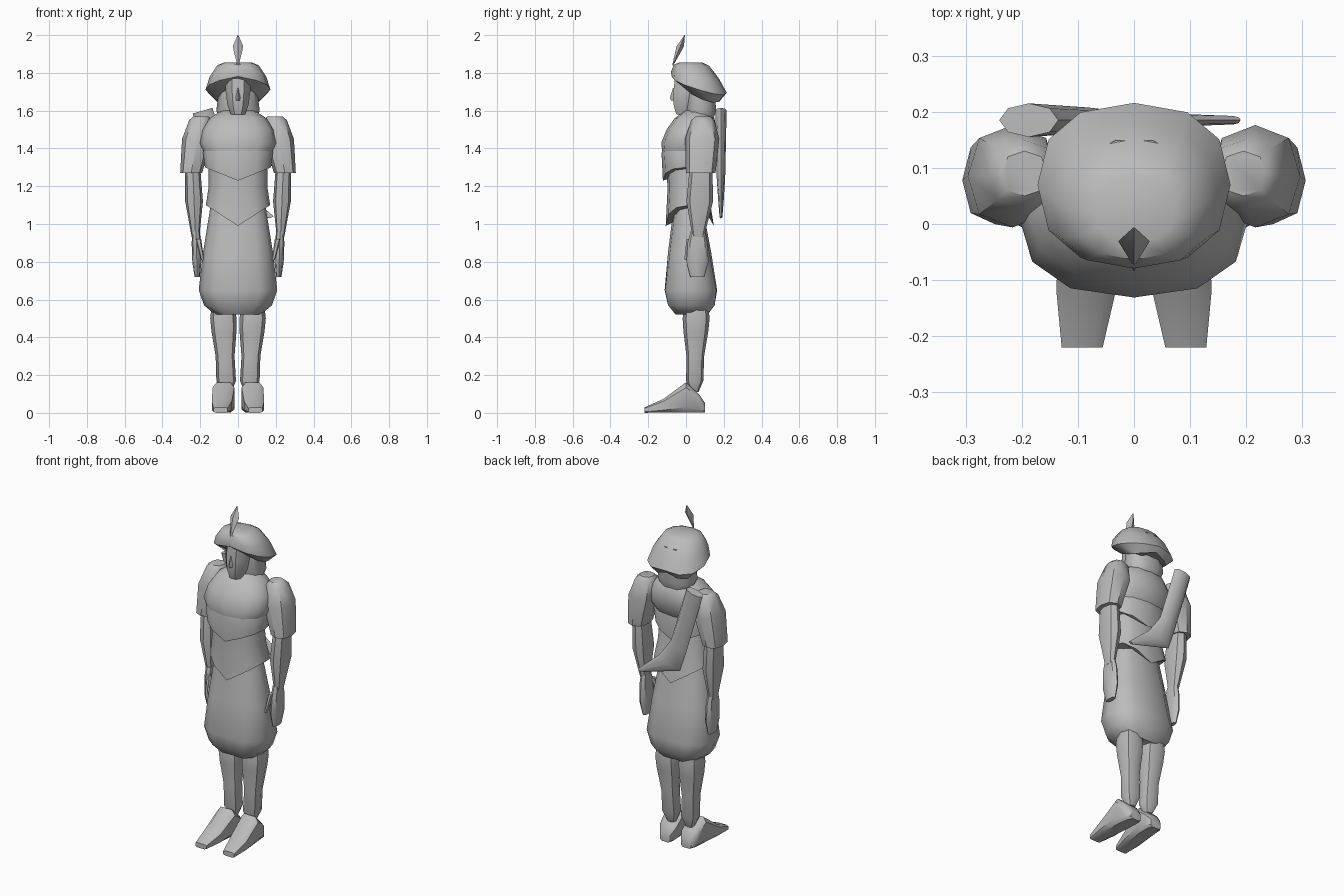
import bpy, bmesh, math
from mathutils import Vector

cube = bpy.data.objects.get("Cube")
if cube:
    bpy.data.objects.remove(cube, do_unlink=True)

grey = bpy.data.materials.new("plain grey")
grey.use_nodes = True
grey.diffuse_color = (0.5, 0.5, 0.5, 1)
grey.node_tree.nodes["Principled BSDF"].inputs["Base Color"].default_value = grey.diffuse_color


def skin(name, rings):
    """Join rings of points into one closed, smooth-shaded surface."""
    bm = bmesh.new()
    loops = [[bm.verts.new(point) for point in ring] for ring in rings]
    count = len(loops[0])
    for lower, upper in zip(loops, loops[1:]):
        for i in range(count):
            j = (i + 1) % count
            bm.faces.new((lower[i], lower[j], upper[j], upper[i]))
    bm.faces.new(loops[0])
    bm.faces.new(loops[-1])
    bmesh.ops.recalc_face_normals(bm, faces=bm.faces)
    mesh = bpy.data.meshes.new(name)
    bm.to_mesh(mesh)
    bm.free()
    mesh.materials.append(grey)
    part = bpy.data.objects.new(name, mesh)
    bpy.context.collection.objects.link(part)
    bpy.ops.object.select_all(action='DESELECT')
    part.select_set(True)
    bpy.context.view_layer.objects.active = part
    bpy.ops.object.shade_smooth_by_angle(angle=math.radians(42))


def boxy_circle(sides, power, phase=0):
    """Unit ring of (across, along) pairs; a power under one squares it off."""
    ring = []
    for i in range(sides):
        angle = math.tau * (i + phase) / sides
        pair = [round(math.cos(angle), 6), round(math.sin(angle), 6)]
        ring.append([math.copysign(abs(value) ** power, value) for value in pair])
    return ring


def loft(name, rows, start, end, depth, sides=8, power=0.85, phase=0,
         mirror=1, hem=0, tilt=0, crease=0):
    """Skin rows of (height, half width), listed from the top down.

    The centre moves from start to end, and depth is the ratio of depth to
    width at the top and bottom. Towards the bottom row, hem draws the front
    and back down to a point, tilt slopes the ring and crease parts it in two.
    """
    top, bottom = rows[0][0], rows[-1][0]
    rings = []
    for height, width in rows:
        t = (top - height) / (top - bottom)
        centre = Vector(start).lerp(Vector(end), t)
        ratio = depth[0] + (depth[1] - depth[0]) * t
        ring = []
        for across, along in boxy_circle(sides, power, phase):
            reach = width * ratio * along
            if across == 0:
                reach *= 1 - crease * t * t
            drop = hem * t * t * (1 - abs(across))
            ring.append((mirror * (centre.x + width * across),
                         centre.y + reach, height - drop + tilt * t * reach))
        rings.append(ring)
    skin(name, rings)


# Baggy trousers, parted at the bottom
loft("trousers", [(1.13, .14), (.85, .185), (.65, .208), (.57, .18), (.52, .12)],
     start=(0, .01), end=(0, .03), depth=(.5, .8), sides=12, crease=.15)

# Tunic and chest band with pointed hems, and the upper chest above them
loft("tunic", [(1.3, .155), (1.2, .155), (1.1, .17)],
     start=(0, 0), end=(0, .02), depth=(.65, .75), sides=12, hem=.11)
loft("chest_band", [(1.42, .17), (1.38, .185), (1.3, .175)],
     start=(0, 0), end=(0, 0), depth=(.7, .7), sides=12, hem=.07)
loft("upper_chest", [(1.6, .09), (1.56, .15), (1.5, .19), (1.43, .205), (1.38, .18)],
     start=(0, .055), end=(0, 0), depth=(.7, .7), sides=12)

# Neck, head, nose and the hair behind the face
loft("neck", [(1.66, .06), (1.5, .07)],
     start=(0, .05), end=(0, .05), depth=(1, 1))
loft("head", [(1.8, .07), (1.7, .07), (1.63, .06), (1.58, .04)],
     start=(0, .03), end=(0, -.01), depth=(1.3, 1.1), phase=.5)
loft("nose", [(1.72, .006), (1.67, .014), (1.655, .01)],
     start=(0, -.06), end=(0, -.065), depth=(1.5, 1.5), sides=4)
loft("hair", [(1.8, .09), (1.6, .115), (1.56, .1)],
     start=(0, .08), end=(0, .08), depth=(.8, .7), sides=10)

# Soft hat turned up at the front, and its feather
loft("hat", [(1.856, .07), (1.84, .11), (1.78, .15), (1.71, .172), (1.66, .12)],
     start=(0, .025), end=(0, .085), depth=(.85, .85), sides=12,
     hem=-.05, tilt=-.4)
loft("feather", [(2, .002), (1.94, .028), (1.84, .004)],
     start=(0, -.007), end=(0, -.07), depth=(.7, .7), sides=4)

# Arms, legs and shoes on both sides
for label, mirror in (("left", 1), ("right", -1)):
    loft(label + "_sleeve", [(1.57, .04), (1.55, .06), (1.45, .08), (1.27, .058)],
         start=(.195, .09), end=(.248, .078), depth=(1, 1.35), mirror=mirror)
    loft(label + "_forearm", [(1.3, .04), (1.12, .047), (.93, .02)],
         start=(.24, .08), end=(.225, .065), depth=(1.5, 1.5), mirror=mirror)
    loft(label + "_hand", [(.96, .02), (.9, .025), (.8, .024), (.72, .014)],
         start=(.222, .062), end=(.216, .06), depth=(1.9, 2.7), mirror=mirror)
    loft(label + "_thumb", [(.92, .015), (.81, .008)],
         start=(.21, .02), end=(.187, 0), depth=(1.3, 1.3), sides=6, mirror=mirror)
    loft(label + "_leg",
         [(.56, .06), (.5, .07), (.43, .066), (.3, .05), (.17, .052), (.11, .025)],
         start=(.08, .055), end=(.06, .045), depth=(1.05, .85), mirror=mirror)

    # Shoe rows run from heel to toe and splay outwards towards the toe
    shoe = []
    for y, height, width in [(.1, .055, .035), (.07, .1, .055), (0, .165, .06),
                             (-.12, .075, .055), (-.22, .03, .038)]:
        centre = .077 - y * .07
        shoe.append([(mirror * (centre + width * across), y, height * (1 + up) / 2)
                     for across, up in boxy_circle(sides=8, power=.5, phase=.5)])
    skin(label + "_shoe", shoe)

# Horn-shaped sheath slung across the back, thinning towards its tip
edges = [((-.24, 1.585), (-.135, 1.615)), ((-.13, 1.22), (-.03, 1.27)),
         ((-.09, 1.1), (.05, 1.16)), ((.165, 1.03), (.19, 1.04))]
sheath = []
for step, (outer, inner) in enumerate(edges):
    middle = (Vector(outer) + Vector(inner)) / 2
    half = Vector(inner) - middle
    thickness = .03 * (1 - step / len(edges))
    sheath.append([(middle.x + half.x * across, .185 + thickness * along,
                    middle.y + half.y * across)
                   for across, along in boxy_circle(sides=8, power=1)])
skin("back_sheath", sheath)
